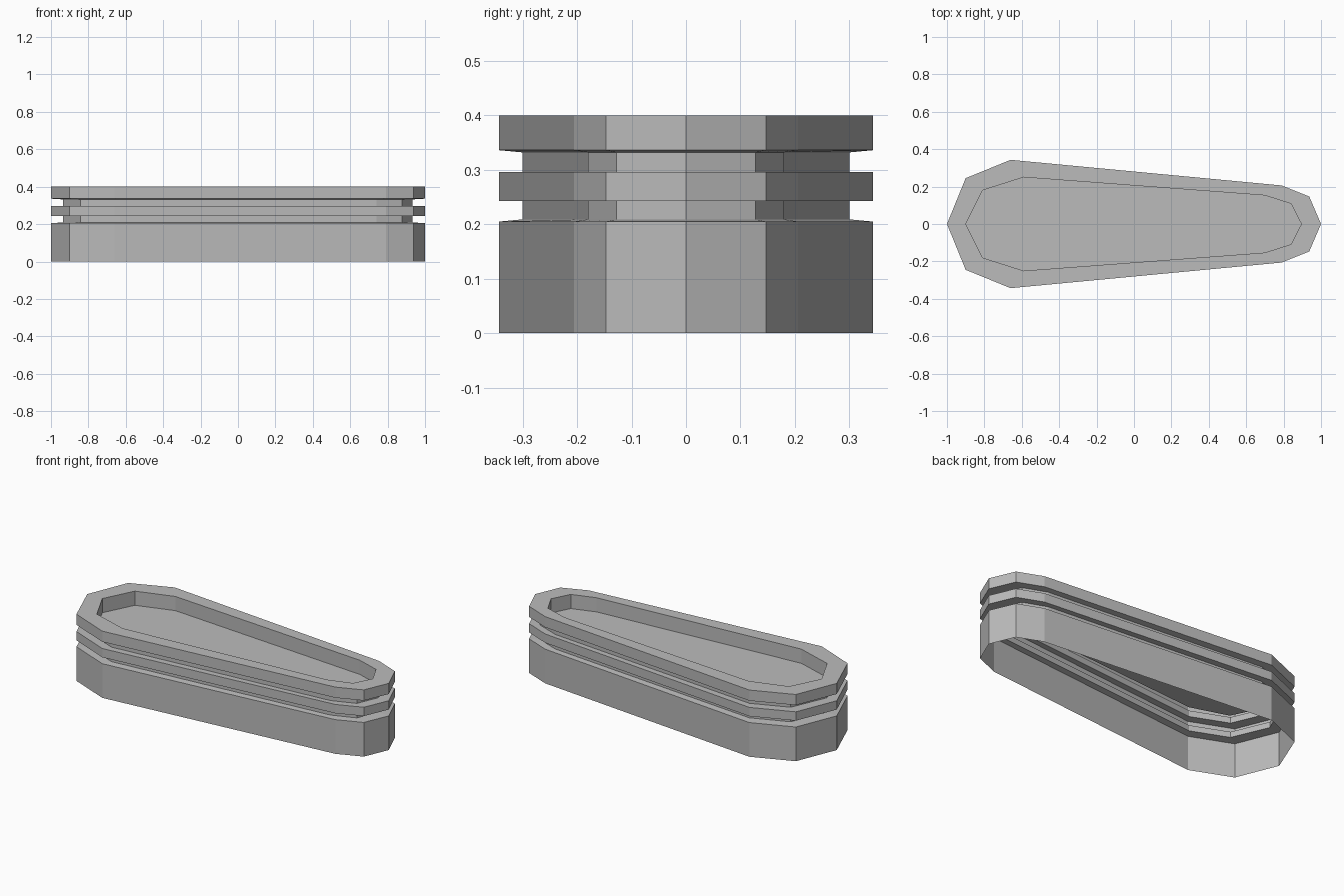
import bpy, bmesh

if "Cube" in bpy.data.objects:
    bpy.data.objects.remove(bpy.data.objects["Cube"], do_unlink=True)

grey = bpy.data.materials.new("plain grey")
grey.use_nodes = True
colour = (0.5, 0.5, 0.5, 1)
grey.diffuse_color = colour
grey.node_tree.nodes["Principled BSDF"].inputs["Base Color"].default_value = colour

# Half outlines from the wide end to the narrow end
rim = [(-1, 0), (-0.9, 0.245), (-0.66, 0.343), (0.79, 0.206), (0.937, 0.147), (1, 0)]
groove = [(-0.935, 0), (-0.843, 0.213), (-0.63, 0.3), (0.74, 0.18), (0.878, 0.128), (0.932, 0)]
recess = [(-0.9, 0), (-0.81, 0.18), (-0.59, 0.25), (0.7, 0.153), (0.84, 0.108), (0.895, 0)]

# Wall layers: open bottom, two grooves, top rim, sunken panel
layers = [(rim, 0), (rim, 0.205), (groove, 0.209), (groove, 0.243),
          (rim, 0.243), (rim, 0.296), (groove, 0.296), (groove, 0.332),
          (rim, 0.336), (rim, 0.4), (recess, 0.4), (recess, 0.315)]


def full_ring(half):
    """Mirror a half outline and run it counter-clockwise."""
    return [(x, -y) for x, y in half] + half[-2:0:-1]


bm = bmesh.new()
rings = [[bm.verts.new((x, y, z)) for x, y in full_ring(half)] for half, z in layers]
for low, high in zip(rings, rings[1:]):
    for i in range(len(low)):
        j = (i + 1) % len(low)
        bm.faces.new((low[i], low[j], high[j], high[i]))
bm.faces.new(rings[-1])  # panel floor

mesh = bpy.data.meshes.new("grooved_tray")
bm.to_mesh(mesh)
bm.free()
mesh.materials.append(grey)
tray = bpy.data.objects.new("grooved_tray", mesh)
bpy.context.collection.objects.link(tray)
